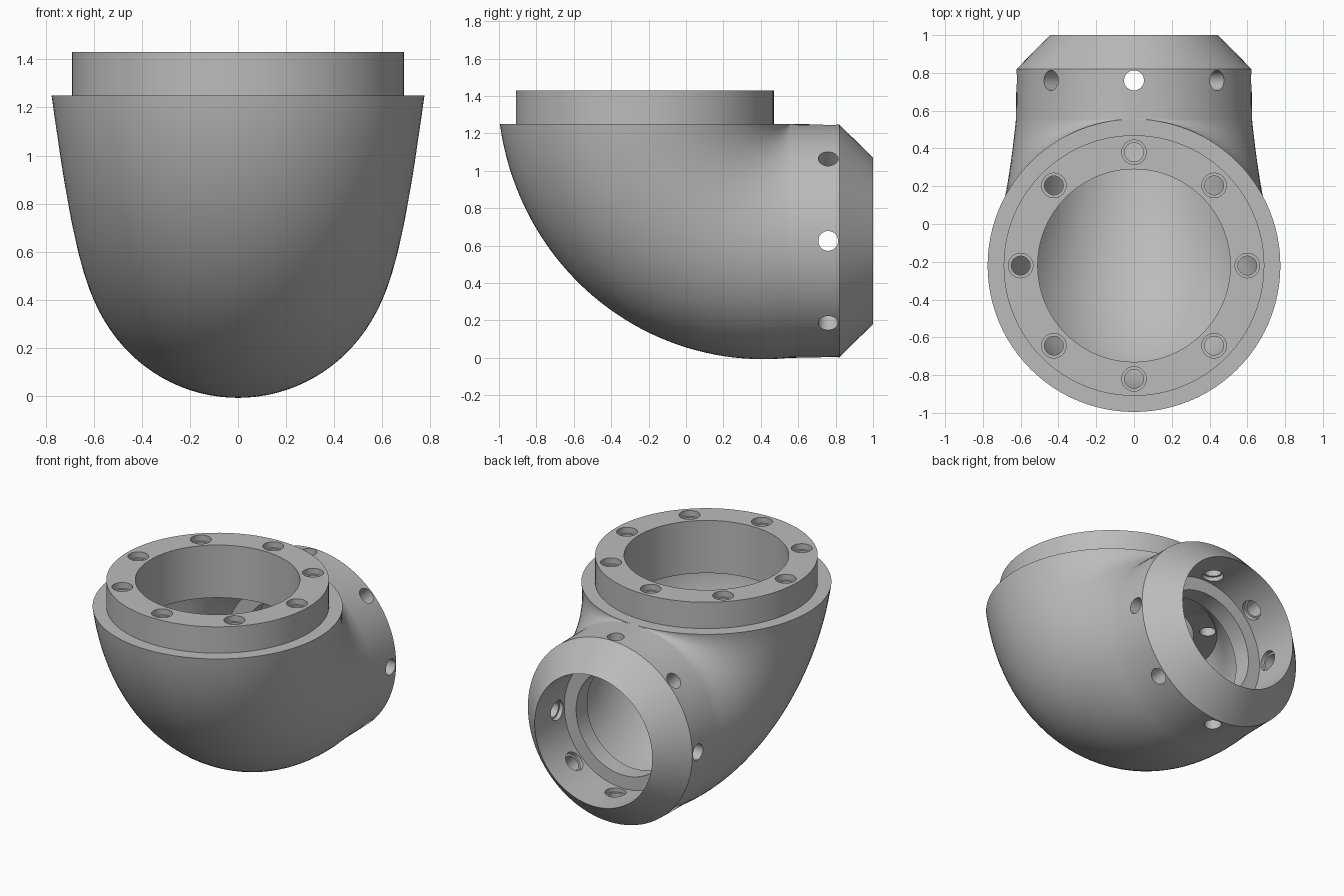
import bpy, bmesh
from math import sin, cos, pi
from mathutils import Vector, Matrix

if "Cube" in bpy.data.objects:
    bpy.data.objects.remove(bpy.data.objects["Cube"])

SEGMENTS, STEPS = 96, 40
INLET_Y, OUTLET_Z = -0.22, 0.625

grey = bpy.data.materials.new("plain_grey")
grey.use_nodes = True
grey.diffuse_color = (0.5, 0.5, 0.5, 1)
grey.node_tree.nodes["Principled BSDF"].inputs["Base Color"].default_value = (0.5, 0.5, 0.5, 1)


def level(r, z):
    """Horizontal section, as its back and front points (y, z)."""
    return Vector((INLET_Y + r, z)), Vector((INLET_Y - r, z))


def upright(r, y, z=OUTLET_Z):
    """Vertical section, as its top and bottom points (y, z)."""
    return Vector((y, z + r)), Vector((y, z - r))


def outer_bend():
    """Sections fan round the inner corner while their diameter shrinks."""
    pivot = Vector((0.555, 1.25))
    for i in range(STEPS + 1):
        t = i / STEPS
        d = 1.55 - 0.33 * t + 0.01 * t * t + 0.02 * t ** 3
        d += 0.05 * t * t * (t - 1)
        a = t * pi / 2
        yield pivot.copy(), pivot + d * Vector((-cos(a), -sin(a)))


def cavity_bend():
    for i in range(STEPS + 1):
        t = i / STEPS
        a = t * pi / 2
        yield (Vector((0.435 + 0.125 * t, 1.07)),
               Vector((0.56 - 1.435 * cos(a), 1.07 - 0.96 * sin(a))))


def skin(bm, rings, closed):
    for p, q in zip(rings, rings[1:] + rings[:1] if closed else rings[1:]):
        for j in range(len(p)):
            k = (j + 1) % len(p)
            bm.faces.new((p[j], p[k], q[k], q[j]))


def finish(bm, name):
    bmesh.ops.recalc_face_normals(bm, faces=bm.faces)
    mesh = bpy.data.meshes.new(name)
    bm.to_mesh(mesh)
    bm.free()
    mesh.materials.append(grey)
    obj = bpy.data.objects.new(name, mesh)
    bpy.context.collection.objects.link(obj)
    return obj


# Elbow: collar, shoulder, bend, chamfered outlet, then back through the inside
sections = [level(0.51, 1.43), level(0.69, 1.43), level(0.69, 1.25)]
sections += outer_bend()
sections += [upright(0.622, 0.82), upright(0.445, 1.0), upright(0.445, 0.68),
             upright(0.355, 0.68), upright(0.355, 0.56)]
sections += reversed(list(cavity_bend()))
sections += [level(0.51, 1.07)]

bm = bmesh.new()
rings = []
for a, b in sections:
    mid, half = (a + b) / 2, (a - b) / 2
    ring = []
    for j in range(SEGMENTS):
        f = 2 * pi * j / SEGMENTS
        p = mid + half * cos(f)
        ring.append(bm.verts.new((half.length * sin(f), p.x, p.y)))
    rings.append(ring)
skin(bm, rings, True)
bmesh.ops.remove_doubles(bm, verts=bm.verts, dist=0.0001)
elbow = finish(bm, "pipe_elbow")


# Bolt holes: stepped drills, eight round the collar and eight round the outlet
def drill(bm, profile, matrix):
    rings = [[bm.verts.new(matrix @ Vector((r * cos(2 * pi * j / 32), r * sin(2 * pi * j / 32), h)))
              for j in range(32)] for r, h in profile]
    skin(bm, rings, False)
    bm.faces.new(rings[0])
    bm.faces.new(rings[-1])


bm = bmesh.new()
for i in range(8):
    a = i * pi / 4
    drill(bm, [(0.05, 1.03), (0.05, 1.39), (0.065, 1.39), (0.065, 1.5)],
          Matrix.Translation((0.6 * cos(a), INLET_Y + 0.6 * sin(a), 0)))
    drill(bm, [(0.066, 0.38), (0.066, 0.47), (0.053, 0.47), (0.053, 0.7)],
          Matrix.Translation((0, 0.76, OUTLET_Z)) @ Matrix.Rotation(a, 4, 'Y'))
drills = finish(bm, "hole_cutter")
drills.hide_render = True

cut = elbow.modifiers.new("bolt_holes", 'BOOLEAN')
cut.operation = 'DIFFERENCE'
cut.solver = 'EXACT'
cut.object = drills
bpy.context.view_layer.objects.active = elbow
elbow.select_set(True)
bpy.ops.object.modifier_apply(modifier=cut.name)
bpy.data.objects.remove(drills)

bpy.ops.object.shade_smooth_by_angle(angle=0.5)
